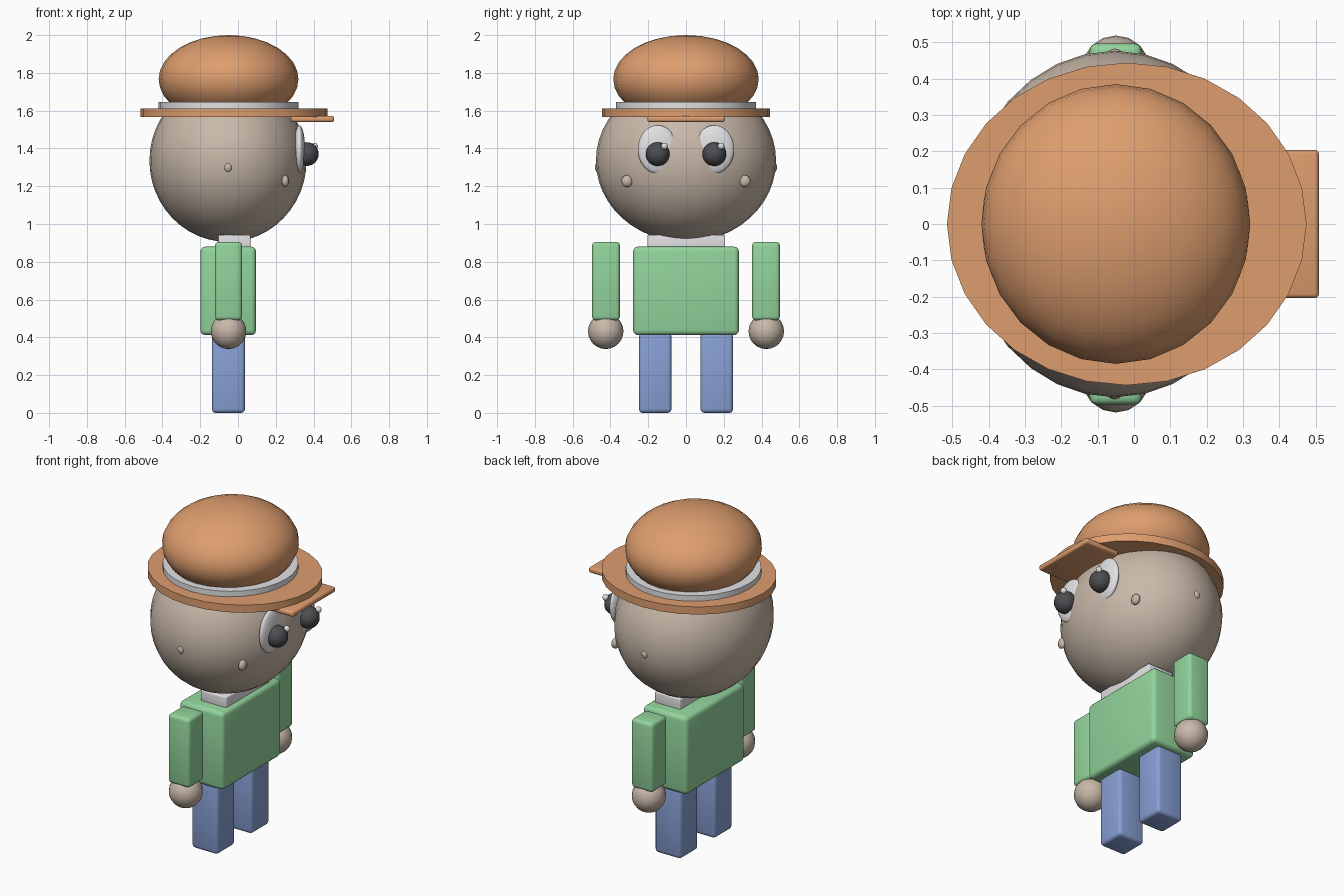
import bpy
import math

if "Cube" in bpy.data.objects:
    bpy.data.objects.remove(bpy.data.objects["Cube"])

CX = -0.053  # body and head axis


def material(name, rgb):
    m = bpy.data.materials.new(name)
    m.diffuse_color = (*rgb, 1)
    m.use_nodes = True
    m.node_tree.nodes["Principled BSDF"].inputs["Base Color"].default_value = m.diffuse_color
    return m


ORANGE = material("hat orange", (0.73, 0.34, 0.156))
SKIN = material("skin beige", (0.58, 0.48, 0.395))
GREEN = material("shirt green", (0.29, 0.66, 0.33))
BLUE = material("trouser blue", (0.245, 0.35, 0.66))
WHITE = material("white", (0.76, 0.76, 0.78))
DARK = material("pupil grey", (0.075, 0.075, 0.085))


def finish(name, mat, scale):
    ob = bpy.context.object
    ob.name = name
    ob.scale = scale
    bpy.ops.object.transform_apply(location=False, rotation=False, scale=True)
    ob.data.materials.append(mat)
    return ob


def ball(name, mat, center, radii, seg=24, rings=16):
    bpy.ops.mesh.primitive_uv_sphere_add(segments=seg, ring_count=rings, radius=1, location=center)
    finish(name, mat, radii)
    bpy.ops.object.shade_smooth()


def disc(name, mat, center, radii, seg):
    bpy.ops.mesh.primitive_cylinder_add(vertices=seg, radius=1, depth=2, location=center)
    finish(name, mat, radii)
    bpy.ops.object.shade_smooth_by_angle(angle=math.radians(35))


def box(name, mat, xr, yr, zr, bevel):
    ranges = (xr, yr, zr)
    bpy.ops.mesh.primitive_cube_add(size=1, location=[(a + b) / 2 for a, b in ranges])
    ob = finish(name, mat, [b - a for a, b in ranges])
    mod = ob.modifiers.new("rounded edges", 'BEVEL')
    mod.width = bevel
    mod.segments = 3
    bpy.ops.object.modifier_apply(modifier=mod.name)
    bpy.ops.object.shade_smooth_by_angle(angle=math.radians(35))


# Torso, collar and head
box("torso", GREEN, (-0.199, 0.095), (-0.28, 0.28), (0.412, 0.88), 0.025)
box("collar", WHITE, (-0.105, 0.066), (-0.205, 0.205), (0.86, 0.942), 0.006)
ball("head", SKIN, (CX, 0, 1.335), (0.416, 0.477, 0.43), 32, 24)

# Hat
ball("hat_crown", ORANGE, (-0.05, 0, 1.767), (0.37, 0.385, 0.233))
disc("hat_band", WHITE, (-0.05, 0, 1.625), (0.37, 0.37, 0.02), 32)
disc("hat_brim", ORANGE, (-0.02, 0, 1.589), (0.495, 0.444, 0.023), 28)
box("visor", ORANGE, (0.28, 0.509), (-0.204, 0.204), (1.54, 1.573), 0.012)

# Limbs and face parts on both sides
for s, side in ((-1, "right"), (1, "left")):
    def span(a, b):
        return sorted((s * a, s * b))

    box(side + "_arm", GREEN, (-0.122, 0.021), span(0.35, 0.497), (0.49, 0.905), 0.02)
    ball(side + "_hand", SKIN, (-0.05, s * 0.425, 0.432), (0.094, 0.094, 0.094), 16, 12)
    box(side + "_leg", BLUE, (-0.138, 0.037), span(0.077, 0.249), (0, 0.425), 0.02)
    ball(side + "_eye_white", WHITE, (0.325, s * 0.15, 1.395), (0.03, 0.105, 0.128))
    ball(side + "_pupil", DARK, (0.364, s * 0.15, 1.37), (0.063, 0.063, 0.063), 16, 12)
    # glints sit on the same side of each pupil
    ball(side + "_eye_glint", WHITE, (0.405, s * 0.15 + 0.036, 1.412), (0.018, 0.018, 0.018), 12, 8)
    ball(side + "_cheek", SKIN, (0.25, s * 0.312, 1.227), (0.02, 0.03, 0.032), 12, 8)
    ball(side + "_ear", SKIN, (CX, s * 0.458, 1.30), (0.025, 0.025, 0.03), 12, 8)
